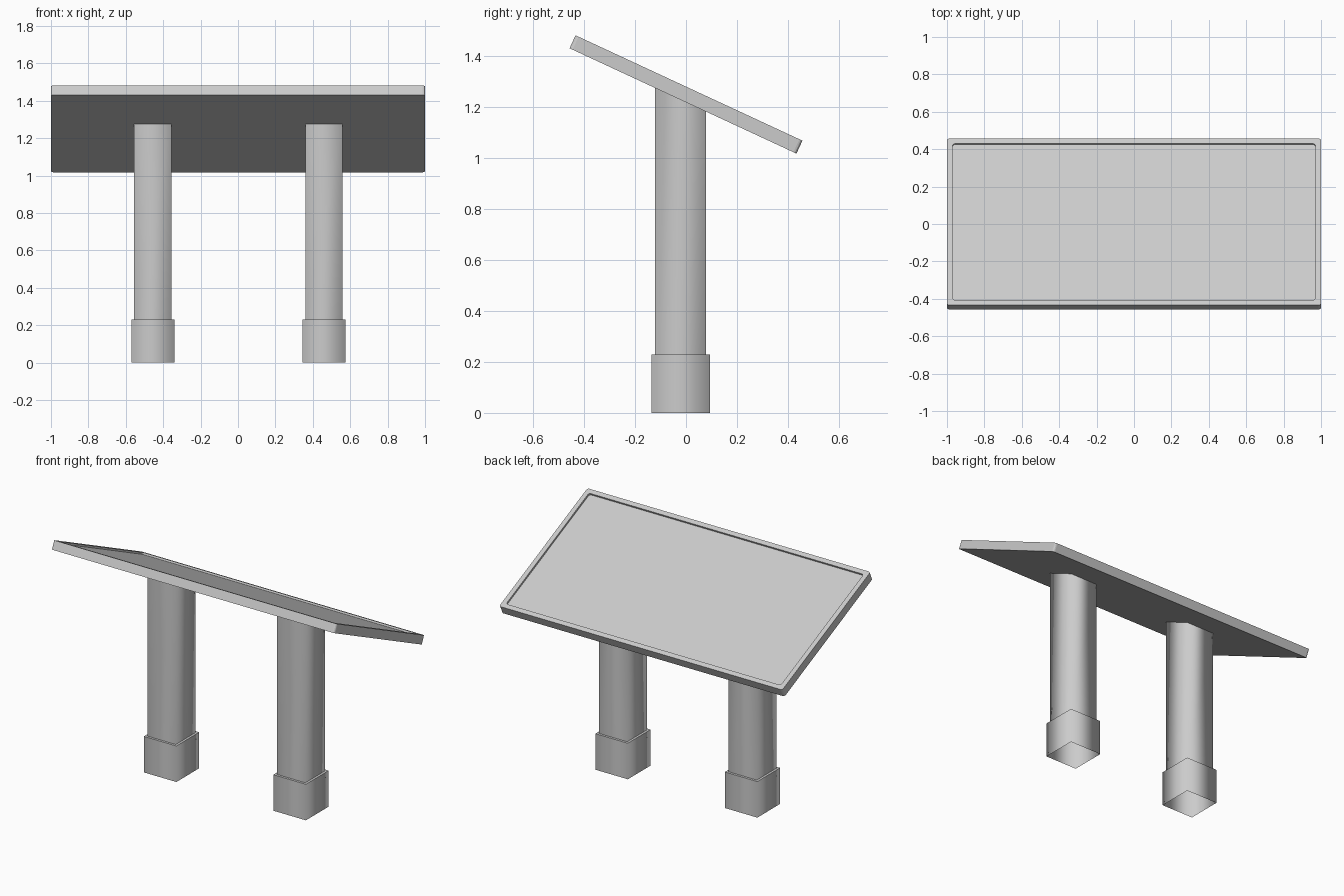
import bpy, bmesh, math
from mathutils import Matrix

old = bpy.data.objects.get("Cube")
if old:
    bpy.data.objects.remove(old, do_unlink=True)

grey = bpy.data.materials.new("light grey")
grey.use_nodes = True
colour = (0.6, 0.6, 0.6, 1)
grey.diffuse_color = colour
grey.node_tree.nodes["Principled BSDF"].inputs["Base Color"].default_value = colour

TILT = math.radians(-24.9)
CENTRE_Z = 1.25
LENGTH, DEPTH, THICK = 2.0, 0.982, 0.056


def add_object(name, bm):
    bmesh.ops.recalc_face_normals(bm, faces=bm.faces)
    mesh = bpy.data.meshes.new(name)
    bm.to_mesh(mesh)
    bm.free()
    mesh.materials.append(grey)
    obj = bpy.data.objects.new(name, mesh)
    bpy.context.collection.objects.link(obj)
    return obj


def underside(y):
    """Height of the sloping panel's lower face at depth y."""
    return CENTRE_Z - THICK / 2 / math.cos(TILT) + y * math.tan(TILT)


# Sloping panel: rounded slab with a shallow recessed face
bm = bmesh.new()
bmesh.ops.create_cube(bm, size=1, matrix=Matrix.Diagonal((LENGTH, DEPTH, THICK, 1)))
uprights = [e for e in bm.edges if abs(e.verts[0].co.z - e.verts[1].co.z) > 0.01]
bmesh.ops.bevel(bm, geom=uprights, offset=0.013, segments=3, profile=0.5, affect='EDGES')
top = max(bm.faces, key=lambda f: f.calc_center_median().z)
bmesh.ops.inset_region(bm, faces=[top], thickness=0.03, use_even_offset=False)
# Keep the recess outline parallel to the rim
for v in top.verts:
    v.co.x = math.copysign(LENGTH / 2 - 0.03 - 0.013, v.co.x)
    v.co.y = math.copysign(DEPTH / 2 - 0.03 - 0.013, v.co.y)
rim = [v for v in bm.verts if v.co.z > 0 and v not in set(top.verts)]
for v in top.verts:
    outer = next(e.other_vert(v) for e in v.link_edges if e.other_vert(v) in rim)
    v.co.x = outer.co.x - math.copysign(0.03, outer.co.x)
    v.co.y = outer.co.y - math.copysign(0.03, outer.co.y)
floor = bmesh.ops.extrude_face_region(bm, geom=[top])
bmesh.ops.translate(bm, vec=(0, 0, -0.012),
                    verts=[g for g in floor["geom"] if isinstance(g, bmesh.types.BMVert)])
if top.is_valid:
    bm.faces.remove(top)
panel = add_object("sloping_panel", bm)
panel.location.z = CENTRE_Z
panel.rotation_euler.x = TILT


# Square posts with a wider foot, cut to the panel's slope
def add_post(name, x):
    y = -0.021
    bm = bmesh.new()
    corners = [(-1, -1), (1, -1), (1, 1), (-1, 1)]
    rings = []
    for half, z in ((0.115, 0), (0.115, 0.23), (0.1, 0.23), (0.1, None)):
        ring = []
        for sx, sy in corners:
            py = y + sy * half
            ring.append(bm.verts.new((x + sx * half, py, underside(py) if z is None else z)))
        rings.append(ring)
    for low, high in zip(rings, rings[1:]):
        for i in range(4):
            j = (i + 1) % 4
            bm.faces.new((low[i], low[j], high[j], high[i])).smooth = True
    # Crisp ledge around the top of the foot, soft vertical corners
    for ring in rings[1:3]:
        for i in range(4):
            bm.edges.get((ring[i], ring[(i + 1) % 4])).smooth = False
    for f in bm.faces:
        if all(abs(v.co.z - 0.23) < 0.001 for v in f.verts):
            f.smooth = False
    add_object(name, bm)


add_post("right_post", -0.455)
add_post("left_post", 0.46)
